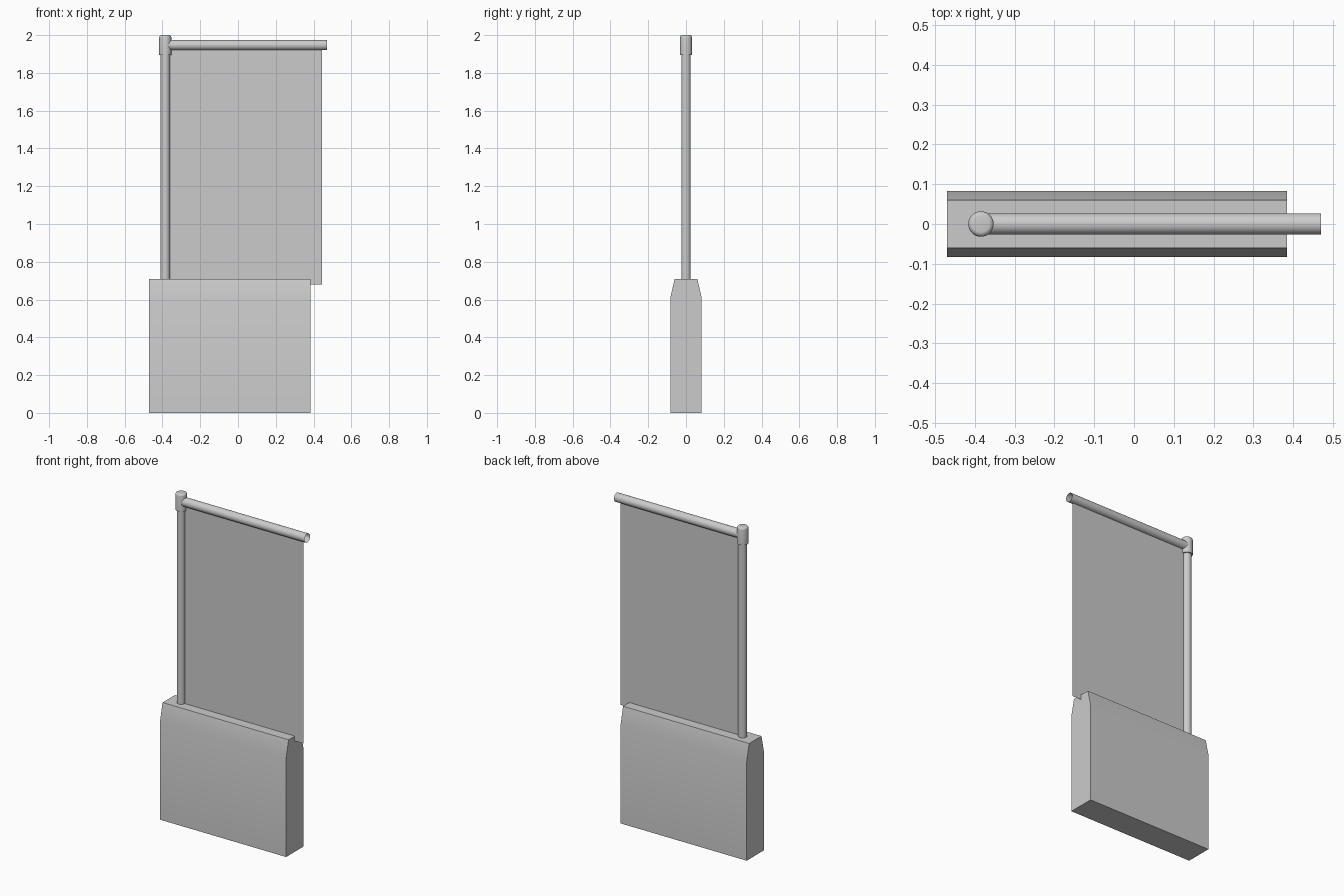
import bpy
import bmesh
import math
from mathutils import Matrix, Vector

cube = bpy.data.objects.get("Cube")
if cube:
    bpy.data.objects.remove(cube, do_unlink=True)

GREY = (0.6, 0.6, 0.6, 1)
grey = bpy.data.materials.new("plain grey")
grey.use_nodes = True
grey.diffuse_color = GREY
grey.node_tree.nodes["Principled BSDF"].inputs["Base Color"].default_value = GREY

POLE_X = -0.385


def finish(name, bm, smooth=True):
    """Turn a bmesh into a shaded, coloured object."""
    mesh = bpy.data.meshes.new(name)
    bm.to_mesh(mesh)
    bm.free()
    obj = bpy.data.objects.new(name, mesh)
    bpy.context.collection.objects.link(obj)
    mesh.materials.append(grey)
    if smooth:
        bpy.ops.object.select_all(action='DESELECT')
        obj.select_set(True)
        bpy.context.view_layer.objects.active = obj
        bpy.ops.object.shade_smooth_by_angle(angle=math.radians(40))
    return obj


def lathe(name, profile, matrix, steps=32):
    """Spin (radius, height) points about z, then place the result."""
    bm = bmesh.new()
    verts = [bm.verts.new((r, 0, h)) for r, h in profile]
    edges = [bm.edges.new(pair) for pair in zip(verts, verts[1:])]
    bmesh.ops.spin(bm, geom=verts + edges, axis=(0, 0, 1), cent=(0, 0, 0),
                   angle=math.tau, steps=steps, use_duplicate=False)
    bmesh.ops.remove_doubles(bm, verts=bm.verts, dist=0.0002)
    bmesh.ops.recalc_face_normals(bm, faces=bm.faces)
    # Open tubes have no inside, so make sure they face away from the axis
    side = max(bm.faces, key=lambda f: f.calc_area())
    centre = side.calc_center_median()
    if side.normal.dot(Vector((centre.x, centre.y, 0))) < 0:
        bmesh.ops.reverse_faces(bm, faces=bm.faces)
    bm.transform(matrix)
    return finish(name, bm)


# Base block: tapered end profile extruded along x
half = [(0.083, 0), (0.083, 0.61), (0.06, 0.71)]
outline = half + [(-y, z) for y, z in reversed(half)]
bm = bmesh.new()
end = bm.faces.new([bm.verts.new((-0.47, y, z)) for y, z in outline])
extruded = bmesh.ops.extrude_face_region(bm, geom=[end])["geom"]
bmesh.ops.translate(bm, vec=(0.855, 0, 0),
                    verts=[g for g in extruded if isinstance(g, bmesh.types.BMVert)])
bmesh.ops.recalc_face_normals(bm, faces=bm.faces)
finish("base_block", bm)

# Upright pole
lathe("upright_pole", [(0.025, 0.7), (0.025, 1.91)],
      Matrix.Translation((POLE_X, 0, 0)))

# Pole cap with a rounded rim
rim = 0.012
cap = [(0, 1.895), (0.032, 1.895)]
cap += [(0.032 - rim + rim * math.cos(a), 2 - rim + rim * math.sin(a))
        for a in (math.pi / 2 * i / 4 for i in range(5))]
cap.append((0, 2))
lathe("pole_cap", cap, Matrix.Translation((POLE_X, 0, 0)))

# Cross arm: a tube open at its free end
lathe("cross_arm", [(0.027, 0), (0.027, 0.47 - POLE_X)],
      Matrix.Translation((POLE_X, 0, 1.947)) @ Matrix.Rotation(math.pi / 2, 4, 'Y'))

# Hanging banner sheet
bm = bmesh.new()
corners = [(POLE_X, 0.68), (0.445, 0.68), (0.445, 1.94), (POLE_X, 1.94)]
bm.faces.new([bm.verts.new((x, 0, z)) for x, z in corners])
finish("banner_sheet", bm, smooth=False)
